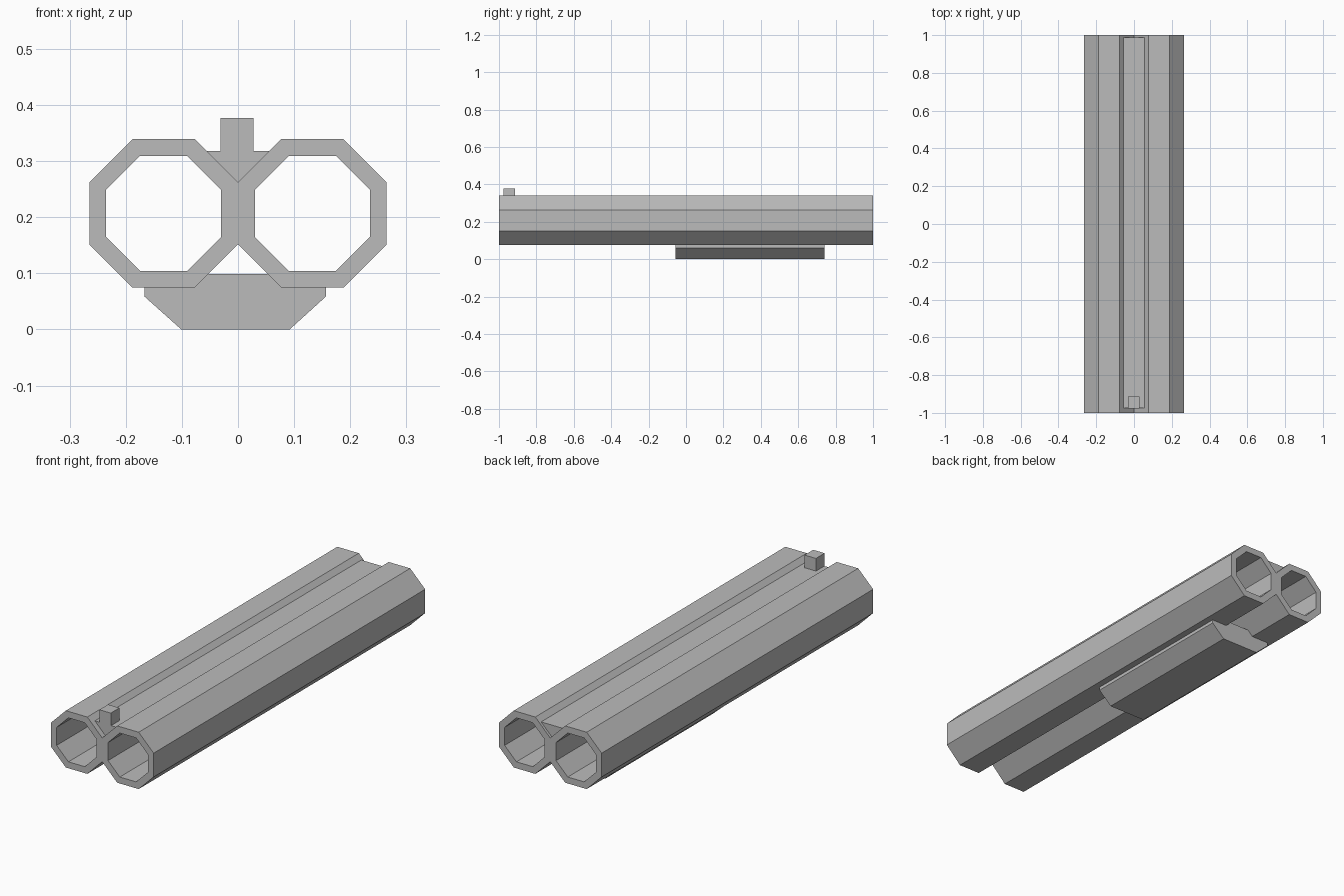
import bpy
import math

if "Cube" in bpy.data.objects:
    bpy.data.objects.remove(bpy.data.objects["Cube"])

steel = bpy.data.materials.new("grey_steel")
steel.diffuse_color = (0.5, 0.5, 0.5, 1)
steel.use_nodes = True
steel.node_tree.nodes["Principled BSDF"].inputs["Base Color"].default_value = steel.diffuse_color


def extrude(name, loops, y0, y1):
    """Extrude closed x-z outlines (inner loops become holes) from y0 to y1."""
    curve = bpy.data.curves.new(name, 'CURVE')
    curve.dimensions = '2D'
    curve.fill_mode = 'BOTH'
    curve.extrude = (y1 - y0) / 2
    for loop in loops:
        spline = curve.splines.new('POLY')
        spline.points.add(len(loop) - 1)
        for p, (x, z) in zip(spline.points, loop):
            p.co = (x, z, 0, 1)
        spline.use_cyclic_u = True
    obj = bpy.data.objects.new(name, curve)
    bpy.context.collection.objects.link(obj)
    obj.rotation_euler = (math.pi / 2, 0, 0)
    obj.location.y = (y0 + y1) / 2
    bpy.ops.object.select_all(action='DESELECT')
    obj.select_set(True)
    bpy.context.view_layer.objects.active = obj
    bpy.ops.object.convert(target='MESH')
    obj = bpy.context.view_layer.objects.active
    obj.data.materials.clear()
    obj.data.materials.append(steel)
    for poly in obj.data.polygons:
        poly.use_smooth = False
    return obj


def mirrored(half):
    """Complete a right-hand outline with its left-hand half."""
    return half + [(-x, z) for x, z in reversed(half) if x > 0]


def octagon(cx, cz, r, c):
    """Octagon with half width r and half flat length c."""
    return [(cx + x, cz + z) for x, z in
            ((r, -c), (r, c), (c, r), (-c, r), (-r, c), (-r, -c), (-c, -r), (c, -r))]


# Twin octagonal barrels as one figure-eight outline with two bores
CX, CZ, R, C = 0.1325, 0.207, 0.1325, 0.0555
outer = mirrored([(0, CZ - C), (CX - C, CZ - R), (CX + C, CZ - R), (2 * CX, CZ - C),
                  (2 * CX, CZ + C), (CX + C, CZ + R), (CX - C, CZ + R), (0, CZ + C)])
bores = [octagon(s * CX, CZ, 0.1025, 0.042) for s in (-1, 1)]
extrude("barrels", [outer] + bores, -1, 1)

# Rib filling the valley between the barrels
extrude("rib", [mirrored([(0, 0.255), (0.057, 0.312), (0.057, 0.318)])], -0.975, 0.988)

# Front sight post
extrude("front_sight", [[(-0.031, 0.31), (0.028, 0.31), (0.028, 0.377), (-0.031, 0.377)]],
        -0.977, -0.913)

# Fore-end grip under the barrels
extrude("fore_end", [[(-0.101, 0), (0.092, 0), (0.157, 0.059), (0.157, 0.099),
                      (-0.167, 0.099), (-0.167, 0.059)]], -0.055, 0.74)
